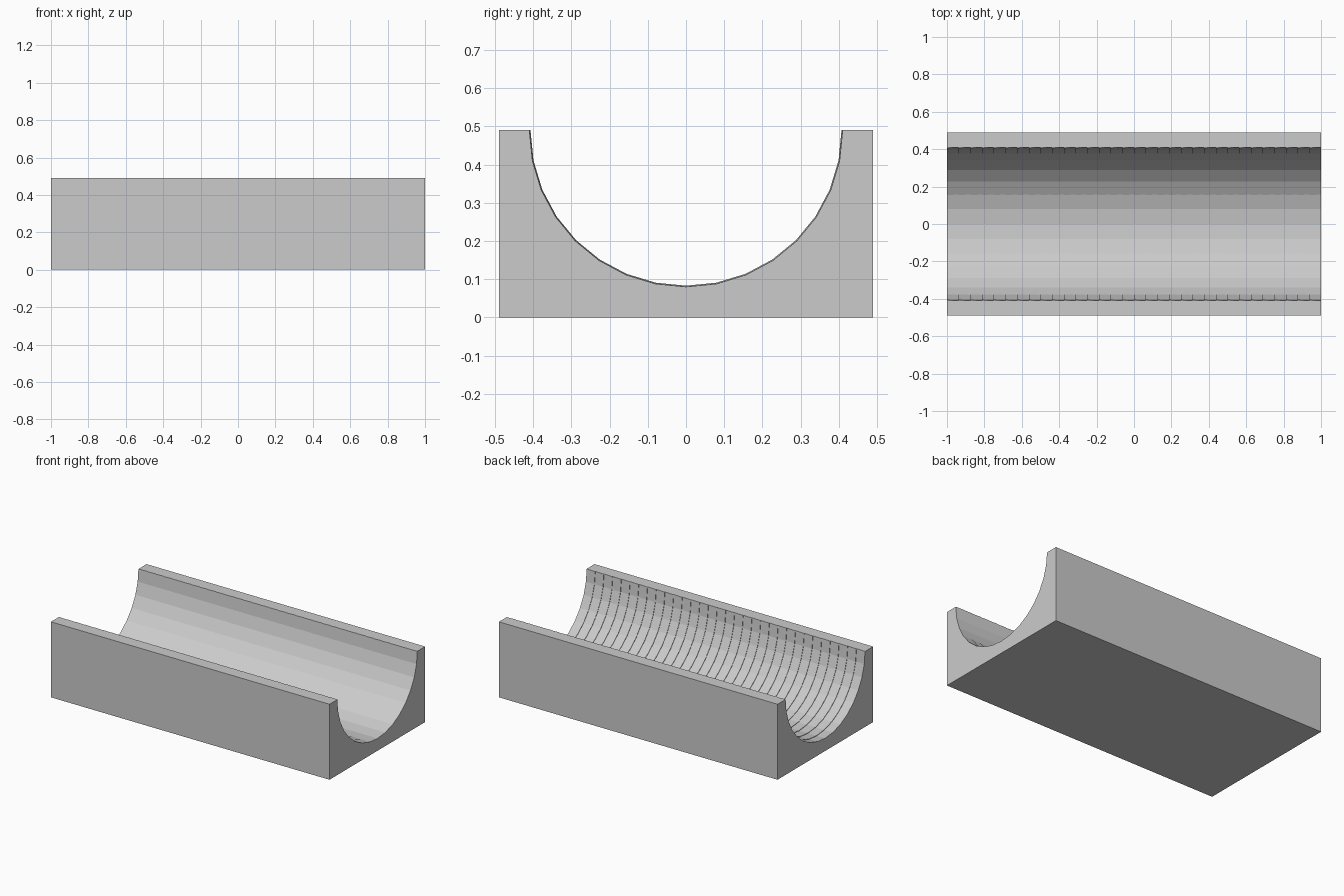
import bpy, bmesh, math

cube = bpy.data.objects.get("Cube")
if cube:
    bpy.data.objects.remove(cube, do_unlink=True)

HALF_LENGTH, HALF_WIDTH, HEIGHT = 1.0, 0.49, 0.49
RADIUS, RIDGE = 0.41, 0.003
RINGS, SIDES = 32, 16

grey = bpy.data.materials.new("light_grey")
grey.use_nodes = True
colour = (0.6, 0.6, 0.6, 1)
grey.diffuse_color = colour
grey.node_tree.nodes["Principled BSDF"].inputs["Base Color"].default_value = colour

bm = bmesh.new()

# Half-round channel with shallow saw-tooth rings along its length
arcs = []
pitch = 2 * HALF_LENGTH / RINGS
for i in range(RINGS):
    start = -HALF_LENGTH + i * pitch
    for x, r in ((start, RADIUS - RIDGE), (start + pitch, RADIUS)):
        angles = [math.pi * k / SIDES for k in range(SIDES + 1)]
        arcs.append([bm.verts.new((x, -r * math.cos(a), HEIGHT - r * math.sin(a)))
                     for a in angles])
for a, b in zip(arcs, arcs[1:]):
    for k in range(SIDES):
        bm.faces.new((a[k], b[k], b[k + 1], a[k + 1]))


# Outer block: corners at each end, ordered front top, front bottom, back bottom, back top
def corners(x):
    return [bm.verts.new((x, y, z)) for y, z in
            ((-HALF_WIDTH, HEIGHT), (-HALF_WIDTH, 0), (HALF_WIDTH, 0), (HALF_WIDTH, HEIGHT))]


near, far = corners(-HALF_LENGTH), corners(HALF_LENGTH)
for k in range(3):
    bm.faces.new((near[k], near[k + 1], far[k + 1], far[k]))

# End walls and the two top rims
for box, arc in ((near, arcs[0]), (far, arcs[-1])):
    bm.faces.new(box + arc[::-1])
for corner, k in ((0, 0), (3, SIDES)):
    bm.faces.new([near[corner], far[corner]] + [arc[k] for arc in reversed(arcs)])

bmesh.ops.recalc_face_normals(bm, faces=bm.faces)
mesh = bpy.data.meshes.new("channel_block")
bm.to_mesh(mesh)
bm.free()
mesh.materials.append(grey)
block = bpy.data.objects.new("channel_block", mesh)
bpy.context.collection.objects.link(block)
